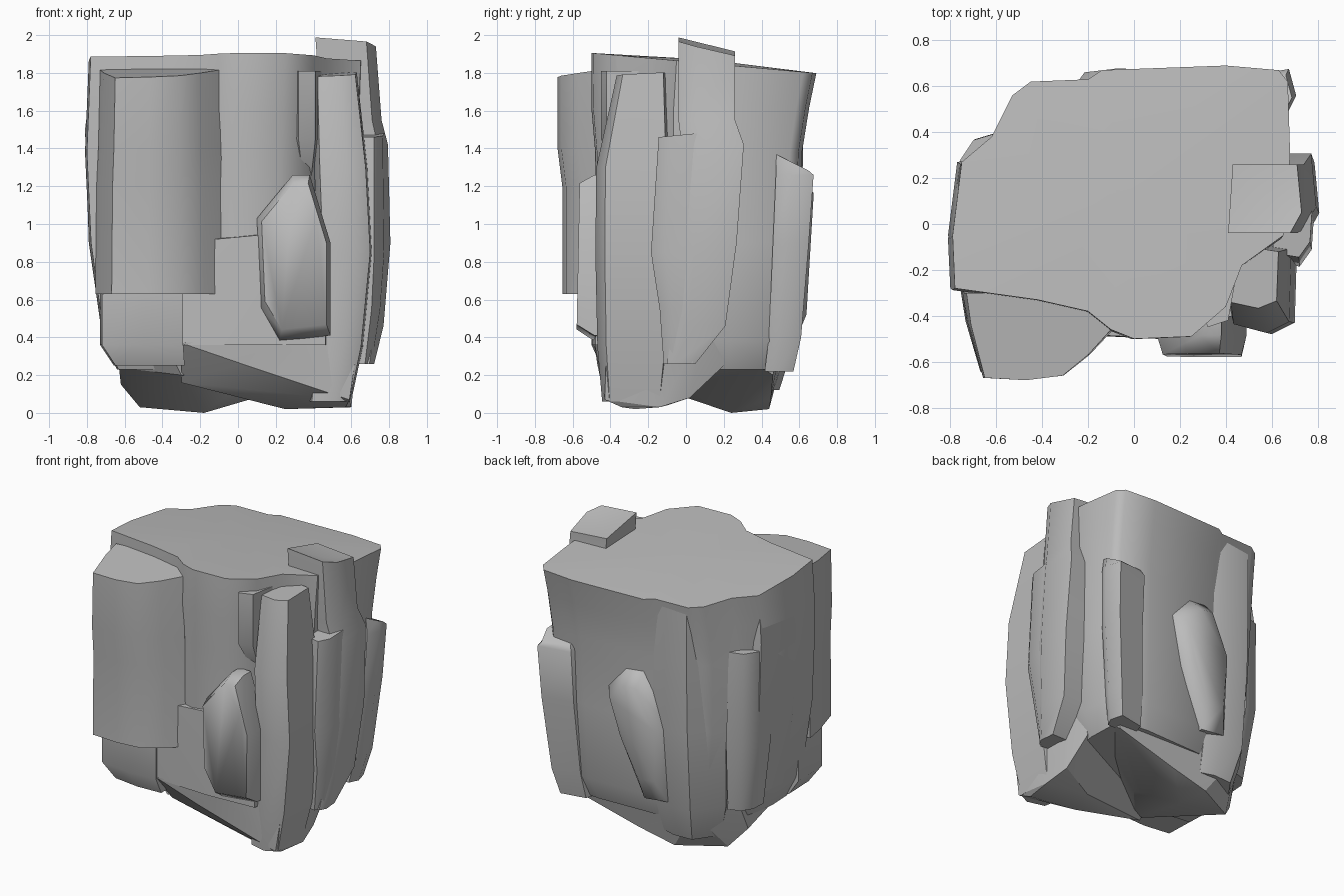
import bpy
import bmesh
from math import radians
from mathutils import Vector

default_cube = bpy.data.objects.get("Cube")
if default_cube:
    bpy.data.objects.remove(default_cube, do_unlink=True)

# One plain stone colour
stone = bpy.data.materials.new("stone grey")
stone.use_nodes = True
colour = (.5, .5, .5, 1)
stone.diffuse_color = colour
shader = next(n for n in stone.node_tree.nodes if n.type == "BSDF_PRINCIPLED")
shader.inputs["Base Color"].default_value = colour
shader.inputs["Roughness"].default_value = .9


def finish(name, bm, sharpness):
    """Turn a bmesh into a shaded stone object."""
    bmesh.ops.recalc_face_normals(bm, faces=bm.faces)
    mesh = bpy.data.meshes.new(name)
    bm.to_mesh(mesh)
    bm.free()
    mesh.materials.append(stone)
    rock = bpy.data.objects.new(name, mesh)
    bpy.context.collection.objects.link(rock)
    bpy.ops.object.select_all(action="DESELECT")
    rock.select_set(True)
    bpy.context.view_layer.objects.active = rock
    bpy.ops.object.shade_smooth_by_angle(angle=radians(sharpness))


def column(name, outline, rings, tilt=(0, 0), crown=0):
    """Loft an outline through rings of (height, scale, shift x, shift y).
    A scale is one number or a (width, depth) pair. The top ring is tilted
    along x and y and its centre raised by crown."""
    bm = bmesh.new()
    centre = sum((Vector(p) for p in outline), Vector((0, 0))) / len(outline)
    loops = []
    for height, scale, shift_x, shift_y in rings:
        is_top = height == rings[-1][0]
        wide, deep = scale if isinstance(scale, tuple) else (scale, scale)
        loop = []
        for x, y in outline:
            across = (x - centre.x) * wide
            along = (y - centre.y) * deep
            lean = across * tilt[0] + along * tilt[1] if is_top else 0
            loop.append(bm.verts.new((centre.x + across + shift_x,
                                      centre.y + along + shift_y,
                                      height + lean)))
        loops.append(loop)
    count = len(outline)
    for low, high in zip(loops, loops[1:]):
        for i in range(count):
            j = (i + 1) % count
            bm.faces.new((low[i], low[j], high[j], high[i]))
    for loop, rise in ((loops[0], 0), (loops[-1], crown)):
        middle = sum((v.co for v in loop), Vector()) / count
        hub = bm.verts.new(middle + Vector((0, 0, rise)))
        for i in range(count):
            bm.faces.new((loop[i], loop[(i + 1) % count], hub))
    finish(name, bm, 48)


def boulder(name, points, sharpness=25):
    """Convex chunk around a few corner points."""
    bm = bmesh.new()
    for point in points:
        bm.verts.new(point)
    hull = bmesh.ops.convex_hull(bm, input=bm.verts)
    loose = {v for v in hull["geom_interior"] if isinstance(v, bmesh.types.BMVert)}
    bmesh.ops.delete(bm, geom=list(loose), context="VERTS")
    finish(name, bm, sharpness)


def bulge(name, profile, back, front, shrink, lean):
    """Chunk clinging to a wall: an x-z profile that narrows towards the front."""
    middle = sum((Vector(p) for p in profile), Vector((0, 0))) / len(profile)
    points = []
    for point in profile:
        near = middle + (Vector(point) - middle) * shrink
        edge = (back + front) / 2
        points.append((point[0], back, point[1]))
        points.append((point[0], edge, point[1]))
        points.append((near.x, front + lean * (near.y - middle.y), near.y))
    boulder(name, points, sharpness=60)


# Main body with a broad, gently sloping top and a receding back wall
column("main_body", [
    (-.78, -.28), (-.79, -.05), (-.75, .27), (-.62, .38), (-.53, .56),
    (-.45, .62), (-.2, .63), (-.14, .67), (.4, .69), (.63, .67),
    (.67, .62), (.68, .3), (.65, -.05), (.47, -.18), (.4, -.36),
    (.25, -.49), (0, -.5), (-.1, -.46), (-.2, -.38), (-.42, -.33)],
    [(.23, (.8, .74), 0, -.03), (.38, (.9, .86), 0, -.04),
     (.9, (.97, .9), -.02, -.04), (1.38, (1, .92), -.02, -.03),
     (1.62, (1, .97), -.01, -.02), (1.85, 1, 0, 0)],
    tilt=(0, -.09), crown=.02)

# Rounded column on the back that runs down to the foot
column("back_column", [
    (-.12, .58), (-.25, .62), (-.43, .61), (-.58, .4), (-.5, .2), (-.15, .2)],
    [(.12, .75, .02, -.08), (.35, .93, 0, -.04), (.9, 1, 0, -.01),
     (1.4, 1, 0, 0), (1.79, 1, 0, 0)])

# Two rough feet with a hollow between them
boulder("front_foot", [
    (-.3, -.48, .37), (-.3, -.3, .16), (0, -.2, .13), (.02, -.47, .26),
    (.25, -.27, .02), (.59, -.43, .07), (.57, -.34, .03), (.6, -.14, .03),
    (.57, .02, .08), (.3, -.1, .04), (.64, -.42, .4), (.63, .1, .44),
    (.6, .2, .46), (.55, .2, .25), (.2, -.49, .4), (-.3, -.1, .4)])
boulder("back_foot", [
    (-.52, .28, .03), (-.18, .24, 0), (-.22, .44, .02), (.05, .45, .08),
    (-.62, .2, .15), (-.63, -.05, .24), (-.3, -.35, .2), (0, 0, .13),
    (.5, .46, .2), (-.42, .52, .32), (.55, .5, .35), (.55, .25, .35),
    (-.6, .3, .4), (-.4, -.4, .4)])

# Overhanging slab on the front
column("front_slab", [
    (-.73, -.3), (-.71, -.44), (-.65, -.67), (-.47, -.68), (-.31, -.66),
    (-.2, -.57), (-.1, -.46), (-.15, -.3)],
    [(.63, (1.08, .96), 0, .02), (1.2, (1.06, .97), 0, .02),
     (1.4, (1.03, 1), 0, 0), (1.8, 1, 0, 0)],
    tilt=(.03, .12))

# Low blocks under the slab
column("lower_left_block", [
    (-.73, -.2), (-.72, -.47), (-.5, -.5), (-.29, -.49), (-.29, -.2)],
    [(.25, .85, .04, .03), (.36, 1, 0, 0), (.67, 1, 0, 0)])
column("lower_front_block", [
    (-.3, -.3), (-.3, -.48), (.1, -.5), (.47, -.48), (.5, -.2)],
    [(.36, .98, 0, 0), (.7, 1, 0, 0), (.95, .97, 0, 0)], tilt=(.1, .1))

# Rounded chunks clinging to the front and back walls
bulge("front_chunk", [
    (.1, 1.03), (.26, 1.18), (.29, 1.26), (.38, 1.26), (.43, 1.06),
    (.49, .9), (.49, .41), (.22, .38), (.12, .55)], -.4, -.57, .88, .02)
bulge("back_chunk", [
    (.2, 1.1), (.05, 1.27), (-.09, 1.28), (-.16, 1.1), (-.28, .9),
    (-.26, .38), (-.08, .36), (.1, .75)], .48, .66, .7, .06)

# Column at the front corner, leaning back towards its top
column("corner_column", [
    (.42, -.3), (.45, -.44), (.6, -.48), (.7, -.43), (.71, -.1), (.45, -.05)],
    [(.06, .8, -.08, 0), (.35, .94, -.04, 0), (.85, 1, 0, 0),
     (1.3, .97, -.02, 0), (1.79, (.8, .65), -.05, .05)], tilt=(.05, .05))
column("corner_fin", [
    (.28, -.3), (.32, -.45), (.41, -.42), (.45, -.2)],
    [(1.25, .5, 0, .06), (1.45, 1, 0, 0), (1.81, 1, 0, 0)])

# Tall pillar that rises above the top
column("tall_pillar", [
    (.41, -.04), (.68, -.04), (.73, .05), (.71, .26), (.43, .26)],
    [(.26, .5, .06, -.13), (.46, .93, .05, -.04), (.9, 1.05, .07, 0),
     (1.42, 1.1, .05, .03), (1.55, 1, .03, 0), (1.94, 1, 0, 0)],
    tilt=(-.08, -.24), crown=-.02)

# Thin shards around the sides
column("right_shard", [
    (.6, -.15), (.72, -.17), (.77, -.1), (.78, .05), (.6, .05)],
    [(.26, .7, -.04, .02), (.55, .9, -.01, .02), (.85, 1.05, 0, -.01),
     (1.47, .95, 0, .02)], tilt=(0, .1))
column("right_back_shard", [
    (.4, .48), (.66, .48), (.7, .56), (.67, .67), (.45, .63)],
    [(.22, .8, -.08, -.08), (.4, .9, -.05, -.05), (.9, 1, -.01, -.02),
     (1.26, 1.05, 0, 0), (1.33, .9, 0, -.01)], tilt=(0, -.5))
column("left_back_shard", [
    (-.6, .4), (-.7, .37), (-.76, .28), (-.77, .15), (-.6, .2)],
    [(.32, .8, .06, -.04), (.8, 1, .01, 0), (1.45, .95, 0, 0)])
column("left_plate", [
    (-.7, .28), (-.77, .27), (-.81, -.05), (-.76, -.2), (-.6, -.1)],
    [(.4, .85, .08, 0), (.9, 1, .02, 0), (1.5, 1, 0, 0), (1.8, .9, .03, 0)])
